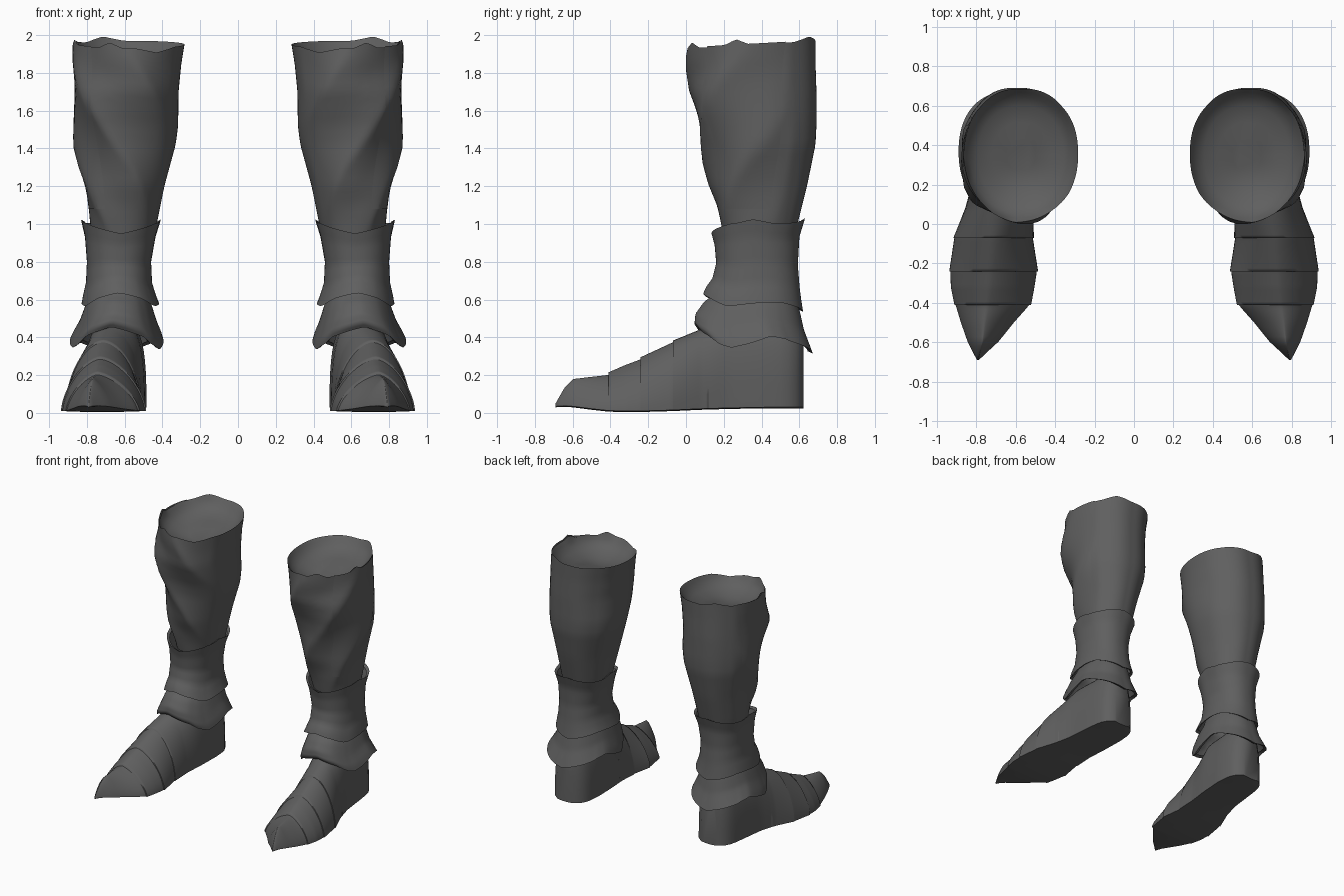
import bpy, bmesh, math
from math import sin, cos, pi

if "Cube" in bpy.data.objects:
    bpy.data.objects.remove(bpy.data.objects["Cube"])

leather = bpy.data.materials.new("dark_grey_leather")
leather.diffuse_color = (0.115, 0.115, 0.115, 1)
leather.use_nodes = True
leather.node_tree.nodes["Principled BSDF"].inputs["Base Color"].default_value = leather.diffuse_color


def loft(name, rings, cap_start=False, cap_end=False, closed=True, angle=40):
    """Skin a list of point rings, mirror it to the other boot, shade it."""
    bm = bmesh.new()
    rows = [[bm.verts.new(p) for p in ring] for ring in rings]
    n = len(rows[0])
    for a, b in zip(rows, rows[1:]):
        for i in range(n if closed else n - 1):
            j = (i + 1) % n
            bm.faces.new((a[i], a[j], b[j], b[i]))
    if cap_start:
        bm.faces.new(rows[0][::-1])
    if cap_end:
        bm.faces.new(rows[-1])
    bmesh.ops.recalc_face_normals(bm, faces=bm.faces)
    me = bpy.data.meshes.new(name)
    bm.to_mesh(me)
    bm.free()
    me.materials.append(leather)
    ob = bpy.data.objects.new(name, me)
    bpy.context.collection.objects.link(ob)
    ob.modifiers.new("other_boot", 'MIRROR').use_mirror_merge = False
    bpy.ops.object.select_all(action='DESELECT')
    ob.select_set(True)
    bpy.context.view_layer.objects.active = ob
    bpy.ops.object.shade_smooth_by_angle(angle=math.radians(angle))
    return ob


def mix(keys, t):
    """Interpolate rows of (t, values...) at t, for ascending t."""
    if t <= keys[0][0]:
        return keys[0][1:]
    for a, b in zip(keys, keys[1:]):
        if t <= b[0]:
            f = (t - a[0]) / (b[0] - a[0])
            return [p + (q - p) * f for p, q in zip(a[1:], b[1:])]
    return keys[-1][1:]


def oval(box, a, k=1.0, power=0.94):
    """Point at angle a on a rounded outline; box = x0, x1, y0, y1."""
    x0, x1, y0, y1 = box
    c, s = cos(a), sin(a)
    sx = math.copysign(abs(c) ** power, c)
    sy = math.copysign(abs(s) ** power, s)
    return ((x0 + x1) / 2 + sx * (x1 - x0) / 2 * k,
            (y0 + y1) / 2 + sy * (y1 - y0) / 2 * k)


def bump(a, deg, width):
    """Tent of height 1 centred on an angle."""
    d = abs((math.degrees(a) - deg + 180) % 360 - 180)
    return max(0, 1 - d / width)


N = 96
ANG = [2 * pi * i / N for i in range(N)]

# shin wrap: tapered leg with broad diagonal folds and a jagged rim
SHIN = [(0.92, .45, .77, .20, .57), (1.0, .43, .785, .18, .59),
        (1.2, .39, .815, .115, .64), (1.42, .33, .86, .085, .685),
        (1.52, .317, .868, .06, .69), (1.6, .316, .872, .03, .69),
        (1.7, .315, .872, .0, .69), (1.85, .30, .868, .005, .685),
        (1.97, .28, .862, .015, .685)]


def fold(a, z):
    a = (a + pi) % (2 * pi) - pi
    q = (a + 0.44 - 2.6 * (z - 1.78)) * 2.2
    front = max(0, cos(a + 1.0)) ** 0.7
    side = 0.015 * abs(sin(4 * a)) * max(0, cos(a - pi / 2))
    fade = max(0.15, min(1, (z - 0.9) / 0.2, (2.0 - z) / 0.2))
    return 1 + front * fade * 0.13 * (0.36 - abs(sin(q)) ** 0.9) + side


def rim(a):
    return (1.95 + 0.02 * sin(a) + 0.028 * bump(a, -13, 10) + 0.025 * bump(a, 62, 22)
            + 0.03 * bump(a, -70, 14) - 0.025 * bump(a, -120, 25))


rings = []
for r in range(29):
    ring = []
    for a in ANG:
        z = 0.92 + (rim(a) - 0.92) * r / 28
        ring.append((*oval(mix(SHIN, z), a, fold(a, z)), z))
    rings.append(ring)
# inner lining, sinking from the rim to a shallow floor
for k, drop in ((.95, .015), (.88, .045), (.75, .075), (.5, .1), (.25, .11)):
    rings.append([(*oval(mix(SHIN, 1.95), a, k), 1.94 + 0.025 * sin(a) - drop) for a in ANG])
loft("shin_wrap", rings, cap_start=True, cap_end=True, angle=50)

# overlapping flap along the outer front of the shin
flap = []
for r in range(17):
    t = r / 16
    row = []
    for i in range(17):
        a = math.radians(-45 + 75 * i / 16 - 15 * (1 - t))
        z = 1.08 + (rim(a) + 0.005 - 1.08) * t
        edge = 0.035 * sin(pi * i / 16) * (0.4 + 0.6 * sin(pi * t) + 0.6 * max(0, t - .85) / .15)
        row.append((*oval(mix(SHIN, z), a, fold(a, z) + 0.003 + edge), z))
    flap.append(row)
loft("shin_flap", flap, closed=False)


def cuff(name, keys, top, bottom, power=0.9):
    """Flared band; keys run from t=0 (bottom) to 1 (top); edges vary by angle."""
    rings = []
    for r in range(17):
        t = r / 16
        rings.append([(*oval(mix(keys, t), a, 1, power),
                       bottom(a) + (top(a) - bottom(a)) * t) for a in ANG])
    # thin turned-in edges
    for edge, t, at_start in ((bottom, 0, True), (top, 1, False)):
        lip = [(*oval(mix(keys, t), a, .91, power), edge(a) + (.012 if t == 0 else -.012))
               for a in ANG]
        rings.insert(0, lip) if at_start else rings.append(lip)
    loft(name, rings, angle=50)


# ankle band
cuff("ankle_cuff",
     [(0, .418, .828, .092, .62), (.1, .435, .82, .105, .612), (.25, .455, .805, .14, .602),
      (.5, .46, .80, .16, .592), (.8, .437, .81, .152, .60), (1, .41, .83, .135, .63)],
     lambda a: 1.005 - 0.055 * bump(a, -90, 60) + 0.025 * bump(a, 90, 50)
     + 0.02 * bump(a, -5, 20) + 0.02 * bump(a, 185, 20),
     lambda a: 0.585 + 0.05 * bump(a, -88, 55) - 0.02 * bump(a, -25, 35)
     - 0.02 * bump(a, -155, 35) - 0.05 * bump(a, 90, 60))

# heel collar, arched over the instep
cuff("heel_collar",
     [(0, .395, .89, .065, .67), (.12, .405, .875, .045, .655), (.35, .43, .84, .05, .625),
      (.65, .455, .81, .095, .602), (.85, .475, .785, .15, .58), (1, .48, .78, .17, .57)],
     lambda a: 0.66,
     lambda a: 0.385 + 0.07 * bump(a, -85, 50) - 0.04 * bump(a, -22, 32)
     - 0.05 * bump(a, -155, 32) - 0.07 * bump(a, 90, 60) + 0.02 * bump(a, 15, 20)
     + 0.02 * bump(a, 165, 20))

# foot cross sections: y, x0, x1, ridge x, base z, top z, squareness
FOOT = [(-.69, .787, .797, .79, .035, .05, 1.4), (-.645, .74, .82, .78, .038, .13, 1.3),
        (-.60, .69, .843, .77, .035, .178, 1.3), (-.50, .61, .878, .76, .022, .19, 1.4),
        (-.41, .53, .905, .745, .012, .20, 1.5), (-.32, .51, .925, .735, .010, .245, 1.55),
        (-.24, .495, .93, .73, .010, .28, 1.6), (-.07, .515, .91, .715, .015, .37, 1.8),
        (.08, .51, .855, .69, .022, .44, 2.2), (.22, .495, .82, .65, .026, .50, 2.8),
        (.42, .485, .80, .64, .03, .50, 3), (.53, .495, .785, .64, .03, .50, 3),
        (.59, .525, .755, .64, .03, .46, 3), (.623, .57, .71, .64, .03, .42, 3)]


def foot_section(y, grow=0.0, M=24):
    x0, x1, xr, z0, z1, p = mix(FOOT, y)
    pts = []
    for i in range(M + 1):
        b = pi * i / M
        c, s = cos(b), max(0, sin(b))
        sx = math.copysign(abs(c) ** (2 / p), c)
        x = xr + sx * ((x1 - xr) if sx > 0 else (xr - x0)) * (1 + grow)
        pts.append((x, y, z0 + (z1 - z0 + grow * 0.4) * s ** (2 / p)))
    # gently rounded sole
    for f in (-.75, -.3, .3, .75):
        half = (x1 - xr) if f > 0 else (xr - x0)
        pts.append((xr + f * half, y, z0 - .006 * (1 - f * f)))
    return pts


# each plate flares at its front edge over the next one
PLATES = [("toe_plate", -.69, -.36, 0), ("front_foot_plate", -.41, -.20, .035),
          ("middle_foot_plate", -.24, -.03, .035), ("instep_plate", -.07, .12, .03),
          ("heel", .05, .623, .0)]
for name, y0, y1, flare in PLATES:
    steps = 14
    loft(name, [foot_section(y0 + (y1 - y0) * i / steps,
                             flare * (1 - i / steps) + 0.002) for i in range(steps + 1)],
         cap_start=True, cap_end=True, angle=75)
